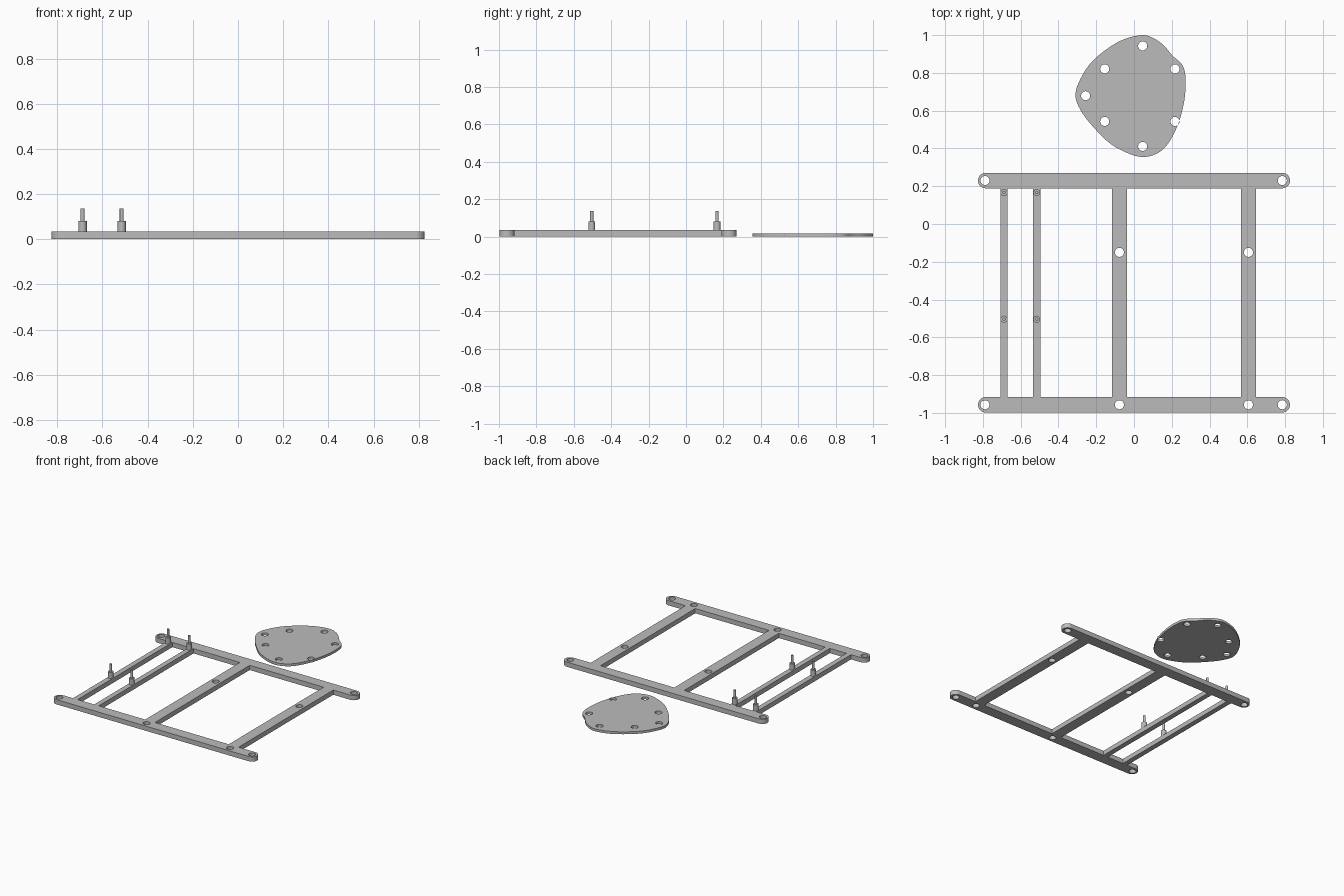
import bpy, bmesh, math

if "Cube" in bpy.data.objects:
    bpy.data.objects.remove(bpy.data.objects["Cube"])

grey = bpy.data.materials.new("plain grey")
grey.diffuse_color = (0.5, 0.5, 0.5, 1)
grey.use_nodes = True
grey.node_tree.nodes["Principled BSDF"].inputs["Base Color"].default_value = grey.diffuse_color


def arc(cx, cy, r, a0, a1, n):
    """Points along an arc, angles in degrees, both ends included."""
    return [(cx + r * math.cos(math.radians(a0 + (a1 - a0) * i / n)),
             cy + r * math.sin(math.radians(a0 + (a1 - a0) * i / n))) for i in range(n + 1)]


def hole(x, y, r=0.024):
    return arc(x, y, r, 0, 360, 32)[:-1]


def rect(x0, x1, y0, y1):
    return [(x0, y0), (x1, y0), (x1, y1), (x0, y1)]


def smooth_loop(pts, steps=5):
    """Closed Catmull-Rom loop through the points."""
    out, n = [], len(pts)
    for i in range(n):
        a, b, c, d = (pts[(i + k) % n] for k in (-1, 0, 1, 2))
        for s in range(steps):
            t = s / steps
            out.append(tuple(0.5 * (2 * b[k] + (c[k] - a[k]) * t
                                    + (2 * a[k] - 5 * b[k] + 4 * c[k] - d[k]) * t * t
                                    + (3 * b[k] - a[k] - 3 * c[k] + d[k]) * t ** 3)
                             for k in (0, 1)))
    return out


def finish(name, mesh):
    ob = bpy.data.objects.new(name, mesh)
    bpy.context.collection.objects.link(ob)
    mesh.materials.clear()
    mesh.materials.append(grey)
    bpy.ops.object.select_all(action='DESELECT')
    ob.select_set(True)
    bpy.context.view_layer.objects.active = ob
    bpy.ops.object.shade_smooth_by_angle(angle=math.radians(30))
    return ob


def flat_part(name, loops, height):
    """Filled 2D outline with cut-outs, extruded from z = 0 to height."""
    cu = bpy.data.curves.new(name, 'CURVE')
    cu.dimensions, cu.fill_mode, cu.extrude = '2D', 'BOTH', height / 2
    for loop in loops:
        sp = cu.splines.new('POLY')
        sp.points.add(len(loop) - 1)
        for p, (x, y) in zip(sp.points, loop):
            p.co = (x, y, 0, 1)
        sp.use_cyclic_u = True
    tmp = bpy.data.objects.new(name + "_outline", cu)
    bpy.context.collection.objects.link(tmp)
    dg = bpy.context.evaluated_depsgraph_get()
    mesh = bpy.data.meshes.new_from_object(tmp.evaluated_get(dg))
    bpy.data.objects.remove(tmp)
    bm = bmesh.new()
    bm.from_mesh(mesh)
    bmesh.ops.translate(bm, verts=bm.verts, vec=(0, 0, height / 2))
    bmesh.ops.remove_doubles(bm, verts=bm.verts, dist=1e-5)
    bmesh.ops.recalc_face_normals(bm, faces=bm.faces)
    bm.to_mesh(mesh)
    bm.free()
    return finish(name, mesh)


# Frame: two round-ended rails joined by two wide and two thin crossbars
R, XE, Y0, Y1, H = 0.041, 0.785, -0.957, 0.23, 0.035
lo, hi = Y0 + R, Y1 - R
wide, thin = (-0.077, 0.606), (-0.688, -0.515)
outline = (arc(XE, Y0, R, -90, 90, 16) + [(0.646, lo), (0.646, hi)]
           + arc(XE, Y1, R, -90, 90, 16) + arc(-XE, Y1, R, 90, 270, 16)
           + [(-0.707, hi), (-0.707, lo)] + arc(-XE, Y0, R, 90, 270, 16))
windows = [rect(a, b, lo, hi) for a, b in ((-0.669, -0.534), (-0.496, -0.117), (-0.037, 0.566))]
holes = [hole(x, y) for x in (-XE - 0.004, XE) for y in (Y0, Y1)]
holes += [hole(x, y) for x in wide for y in (Y0, -0.15)]
flat_part("frame", [outline] + windows + holes, H)

# Rounded cover plate with seven holes
plate = [(0.04, 1.0), (0.10, 0.985), (0.155, 0.948), (0.205, 0.89), (0.25, 0.85), (0.27, 0.80),
         (0.273, 0.72), (0.262, 0.63), (0.232, 0.524), (0.18, 0.425), (0.125, 0.375),
         (0.055, 0.355), (-0.02, 0.37), (-0.125, 0.425), (-0.23, 0.53), (-0.287, 0.61),
         (-0.31, 0.68), (-0.29, 0.755), (-0.235, 0.845), (-0.155, 0.918), (-0.06, 0.975)]
plate_holes = [(0.046, 0.943), (0.046, 0.411), (-0.155, 0.821), (-0.155, 0.543),
               (-0.256, 0.679), (0.217, 0.821), (0.217, 0.543)]
flat_part("cover_plate", [smooth_loop(plate)] + [hole(*p) for p in plate_holes], 0.018)

# Stepped mounting posts on the thin crossbars
profile = [(0.0185, H), (0.0185, 0.08), (0.0085, 0.08), (0.0085, 0.137)]
for i, (x, y) in enumerate((x, y) for x in thin for y in (-0.504, 0.166)):
    bm = bmesh.new()
    rings = [[bm.verts.new((x + px, y + py, z)) for px, py in hole(0, 0, r)] for r, z in profile]
    for a, b in zip(rings, rings[1:]):
        for k in range(32):
            j = (k + 1) % 32
            bm.faces.new((a[k], a[j], b[j], b[k]))
    bm.faces.new(rings[-1])
    bm.faces.new(rings[0][::-1])
    mesh = bpy.data.meshes.new("mounting_post")
    bm.to_mesh(mesh)
    bm.free()
    finish("mounting_post_%d" % (i + 1), mesh)
